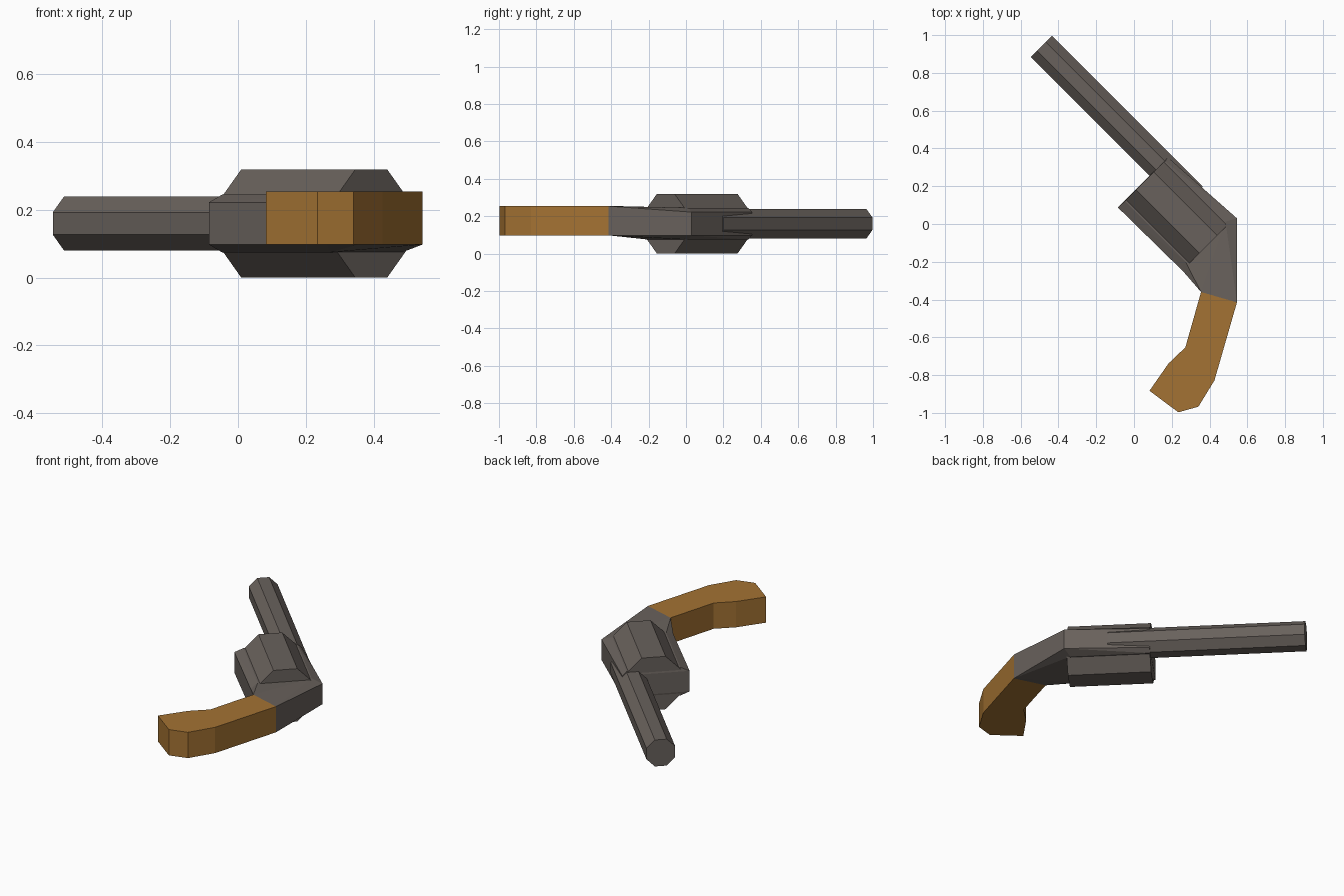
import bpy, bmesh, math
from mathutils import Vector

if "Cube" in bpy.data.objects:
    bpy.data.objects.remove(bpy.data.objects["Cube"])


def material(name, rgb):
    m = bpy.data.materials.new(name)
    m.use_nodes = True
    m.diffuse_color = (*rgb, 1)
    m.node_tree.nodes["Principled BSDF"].inputs["Base Color"].default_value = (*rgb, 1)
    return m


METAL = material("gunmetal", (0.14, 0.12, 0.107))
WOOD = material("wood", (0.37, 0.17, 0.033))

# Axes of the weapon lying on its side: ALONG the barrel, UP across it
CENTER = Vector((0.225, 0.06, 0))
ALONG = Vector((-1, 1, 0)).normalized()
UP = Vector((1, 1, 0)).normalized()
MID_Z = 0.16


def place(a, b, z):
    return CENTER + ALONG * a + UP * b + Vector((0, 0, z))


def finish(name, bm, mat):
    bmesh.ops.recalc_face_normals(bm, faces=bm.faces)
    mesh = bpy.data.meshes.new(name)
    bm.to_mesh(mesh)
    bm.free()
    mesh.materials.append(mat)
    obj = bpy.data.objects.new(name, mesh)
    bpy.context.collection.objects.link(obj)
    return obj


def prism(name, points, offset, mat):
    bm = bmesh.new()
    face = bm.faces.new([bm.verts.new(p) for p in points])
    out = bmesh.ops.extrude_face_region(bm, geom=[face], use_keep_orig=True)
    verts = [v for v in out["geom"] if isinstance(v, bmesh.types.BMVert)]
    bmesh.ops.translate(bm, verts=verts, vec=offset)
    return finish(name, bm, mat)


def hull(name, points, mat):
    bm = bmesh.new()
    for p in points:
        bm.verts.new(p)
    out = bmesh.ops.convex_hull(bm, input=bm.verts[:])
    loose = {g for g in out["geom_interior"] + out["geom_unused"]
             if isinstance(g, bmesh.types.BMVert)}
    bmesh.ops.delete(bm, geom=list(loose), context="VERTS")
    bmesh.ops.dissolve_limit(bm, angle_limit=0.02, verts=bm.verts[:], edges=bm.edges[:])
    return finish(name, bm, mat)


def octagon_bar(name, apothem, b, start, end):
    r = apothem / math.cos(math.pi / 8)
    angles = [(i + 0.5) * math.pi / 4 for i in range(8)]
    ring = [place(start, b + r * math.cos(t), MID_Z + r * math.sin(t)) for t in angles]
    prism(name, ring, ALONG * (end - start), METAL)


def frame_ring(a_side, a_flat, low, high):
    # flattened octagon: narrow side faces and wide flats
    pts = []
    for s in (-1, 1):
        pts += [place(a_side, b, MID_Z + s * 0.062) for b in (low, high)]
        pts += [place(a_flat, b, MID_Z + s * 0.085) for b in (-0.15, 0.15)]
    return pts


# Barrel and cylinder
octagon_bar("barrel", 0.08, 0.117, 0.0, 1.128)
octagon_bar("cylinder", 0.16, 0.0, -0.238, 0.238)

# Frame around the cylinder, and the neck that narrows to the grip
rear = frame_ring(-0.247, -0.217, -0.195, 0.205)
hull("frame", rear + frame_ring(0.24, 0.235, -0.2, 0.175), METAL)

GRIP_LOW, GRIP_HIGH = 0.098, 0.254
joint = [(0.355, -0.36), (0.545, -0.415)]
hull("neck", rear + [Vector((x, y, z)) for x, y in joint for z in (GRIP_LOW, GRIP_HIGH)], METAL)

# Curved grip
outline = joint + [(0.426, -0.828), (0.341, -0.967), (0.235, -0.997),
                   (0.082, -0.883), (0.183, -0.738), (0.272, -0.653)]
prism("grip", [Vector((x, y, GRIP_LOW)) for x, y in outline],
      Vector((0, 0, GRIP_HIGH - GRIP_LOW)), WOOD)
